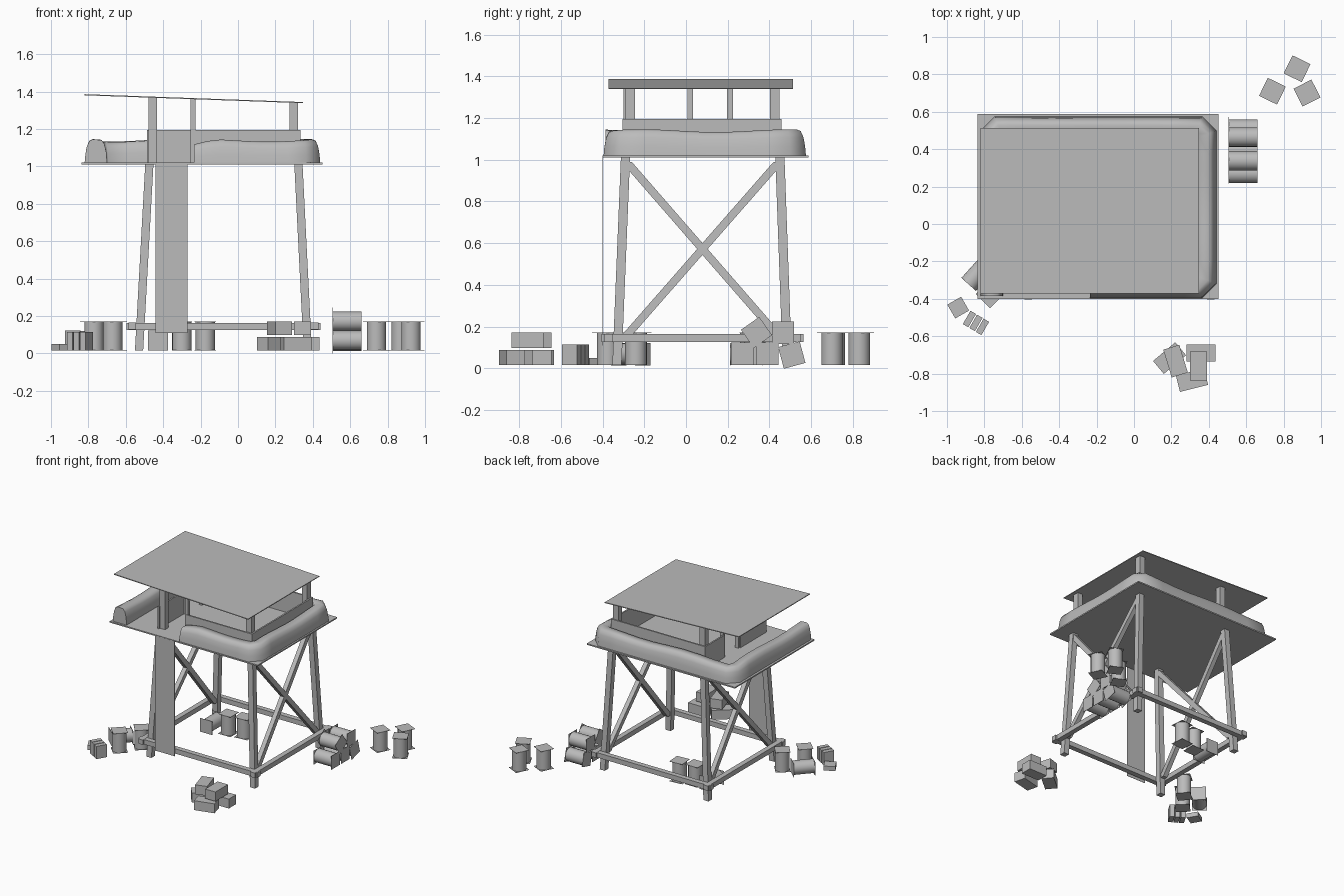
import bpy, bmesh, math
from mathutils import Matrix, Vector

cube = bpy.data.objects.get("Cube")
if cube:
    bpy.data.objects.remove(cube, do_unlink=True)

grey = bpy.data.materials.new("plain_grey")
grey.use_nodes = True
COLOUR = (0.5, 0.5, 0.5, 1)
grey.diffuse_color = COLOUR
grey.node_tree.nodes["Principled BSDF"].inputs["Base Color"].default_value = COLOUR


def finish(name, bm):
    bmesh.ops.recalc_face_normals(bm, faces=bm.faces)
    mesh = bpy.data.meshes.new(name)
    bm.to_mesh(mesh)
    bm.free()
    mesh.materials.append(grey)
    obj = bpy.data.objects.new(name, mesh)
    bpy.context.collection.objects.link(obj)
    return obj


def block(name, lo, hi):
    """Upright box between two opposite corners."""
    lo, hi = Vector(lo), Vector(hi)
    bm = bmesh.new()
    bmesh.ops.create_cube(bm, size=1, matrix=Matrix.Translation((lo + hi) / 2)
                          @ Matrix.Diagonal((*(hi - lo), 1)))
    return finish(name, bm)


def turned_box(name, centre, size, angle):
    bm = bmesh.new()
    bmesh.ops.create_cube(bm, size=1, matrix=Matrix.Translation(centre)
                          @ Matrix.Rotation(math.radians(angle), 4, 'Z')
                          @ Matrix.Diagonal((*size, 1)))
    return finish(name, bm)


def leaning_post(name, foot, head, wx, wy):
    """Prism with level ends, leaning from foot to head."""
    bm = bmesh.new()
    bmesh.ops.create_cube(bm, size=1)
    for v in bm.verts:
        base = Vector(head if v.co.z > 0 else foot)
        v.co = base + Vector((v.co.x * wx, v.co.y * wy, 0))
    return finish(name, bm)


# Platform deck and sloping roof
block("deck", (-0.837, -0.40, 1.01), (0.452, 0.588, 1.02))


def roof_height(x):
    return 1.383 - 0.036 * (x + 0.82)


roof = block("roof", (-0.82, -0.371, -0.003), (0.348, 0.514, 0.003))
for v in roof.data.vertices:
    v.co.z += roof_height(v.co.x)

# Legs
FEET_X, HEAD_X = (-0.529, 0.373), (-0.474, 0.323)
FEET_Y, HEAD_Y = (-0.331, 0.486), (-0.29, 0.45)
for i, side in enumerate(("right", "left")):
    for j, end in enumerate(("front", "back")):
        leaning_post(f"{end}_{side}_leg", (FEET_X[i], FEET_Y[j], 0.015),
                     (HEAD_X[i], HEAD_Y[j], 1.012), 0.044, 0.044)

# Ground frame beams outside the legs
for name, y in (("front", -0.37), ("back", 0.53)):
    block(f"{name}_beam", (-0.595, y - 0.02, 0.126), (0.44, y + 0.02, 0.164))
for name, x in (("right", -0.565), ("left", 0.41)):
    block(f"{name}_beam", (x - 0.02, -0.404, 0.127), (x + 0.02, 0.562, 0.165))

# Crossed braces on both sides
for i, side in enumerate(("right", "left")):
    for k, (y0, y1) in enumerate(((-0.30, 0.445), (0.455, -0.285))):
        leaning_post(f"{side}_brace_{k + 1}",
                     (FEET_X[i] * 0.9 + HEAD_X[i] * 0.1, y0, 0.14),
                     (HEAD_X[i], y1, 0.99), 0.035, 0.05)

# Ladder panel
block("ladder_panel", (-0.44, -0.401, 0.11), (-0.27, -0.399, 1.015))

# Cabin walls, with door gaps in the front and right sides
T, FLOOR, TOP = 0.012, 1.02, 1.195
X0, X1, Y0, Y1 = -0.487, 0.334, -0.304, 0.457
block("back_wall", (X0, Y1 - T, FLOOR), (X1, Y1, TOP))
block("left_wall", (X1 - T, Y0, FLOOR), (X1, Y1, TOP))
block("front_wall", (-0.24, Y0, FLOOR), (X1, Y0 + T, TOP))
block("right_wall_front", (X0, Y0, FLOOR), (X0 + T, 0.02, TOP))
block("right_wall_back", (X0, 0.21, FLOOR), (X0 + T, Y1, TOP))

# Roof posts and thin door posts
posts = [(x, y, 0.046) for x in (-0.455, 0.298) for y in (-0.268, 0.425)]
posts += [(-0.24, -0.285, 0.027), (-0.466, 0.021, 0.027), (-0.466, 0.211, 0.027)]
for k, (x, y, w) in enumerate(posts):
    post = block(f"roof_post_{k + 1}", (x - w / 2, y - w / 2, FLOOR),
                 (x + w / 2, y + w / 2, 1.3))
    for v in post.data.vertices:
        if v.co.z > 1.2:
            v.co.z = roof_height(v.co.x) - 0.002


# Soft sandbag wall swept around the deck edge
def sandbag_wall():
    corners = [Vector(c) for c in ((-0.76, -0.385), (-0.76, 0.515),
                                   (0.38, 0.515), (0.38, -0.335), (-0.235, -0.335))]
    path = []
    for a, b in zip(corners, corners[1:]):
        d = (b - a).normalized()
        s = a if a == corners[0] else a + d * 0.04
        e = b if b == corners[-1] else b - d * 0.04
        path += [s.lerp(e, t / 8) for t in range(9)]
    profile = [(-0.06, 0), (-0.056, 0.45), (-0.046, 0.8), (-0.03, 0.97),
               (0.015, 1), (0.035, 0.93), (0.048, 0.7), (0.056, 0.35), (0.06, 0)]
    bm = bmesh.new()
    rings = []
    for i, p in enumerate(path):
        d0 = (p - path[max(i - 1, 0)]).normalized()
        d1 = (path[min(i + 1, len(path) - 1)] - p).normalized()
        d = (d0 + d1).normalized()
        mitre = 1 / max(d.dot(d1 if d1.length else d0), 0.5)
        n = Vector((-d.y, d.x)) * mitre
        h = 0.12 + 0.007 * math.sin(9 * (p.x + p.y))
        if i > len(path) - 3:
            h *= 0.78 if i == len(path) - 1 else 0.92
        rings.append([bm.verts.new((p.x + n.x * u, p.y + n.y * u, 1.019 + v * h))
                      for u, v in profile])
    for r, s in zip(rings, rings[1:]):
        for k in range(len(profile) - 1):
            bm.faces.new((r[k], r[k + 1], s[k + 1], s[k])).smooth = True
        bm.faces.new((r[0], s[0], s[-1], r[-1]))
    bm.faces.new(rings[0])
    bm.faces.new(rings[-1])
    finish("sandbag_wall", bm)


sandbag_wall()


# Barrels with square end plates
def barrel(name, centre, rotation):
    bm = bmesh.new()
    bmesh.ops.create_cone(bm, cap_ends=True, segments=20, radius1=0.052,
                          radius2=0.052, depth=0.154)
    for f in bm.faces:
        f.smooth = len(f.verts) == 4
    for z in (-0.077, 0.077):
        bmesh.ops.create_cube(bm, size=1, matrix=Matrix.Translation((0, 0, z))
                              @ Matrix.Diagonal((0.107, 0.107, 0.002, 1)))
    bm.transform(Matrix.Translation(centre) @ rotation)
    finish(name, bm)


def turn(angle, axis='Z'):
    return Matrix.Rotation(math.radians(angle), 4, axis)


upright = [(0.74, 0.71, -26), (0.872, 0.83, -26), (0.925, 0.70, 27),
           (-0.30, 0.31, 0), (-0.175, 0.33, 5), (-0.77, -0.375, 45), (-0.67, -0.24, 40)]
for k, (x, y, a) in enumerate(upright):
    barrel(f"upright_barrel_{k + 1}", (x, y, 0.093), turn(a))

stacked = [(0.27, 0.07, 0), (0.39, 0.07, 0), (0.507, 0.064, 15),
           (0.338, 0.172, 35), (0.465, 0.17, 0)]
for k, (y, z, a) in enumerate(stacked):
    barrel(f"stacked_barrel_{k + 1}", (0.583, y, z), turn(a, 'X') @ turn(90, 'Y'))

barrel("lying_barrel_1", (-0.427, 0.29, 0.068), turn(90, 'X'))
barrel("lying_barrel_2", (-0.832, -0.265, 0.068), turn(48) @ turn(90, 'Y'))

# Crates in a pile
crates = [(0.357, -0.69, 0.052, 0), (0.19, -0.717, 0.052, 40), (0.31, -0.835, 0.052, 14),
          (0.222, -0.733, 0.135, 107), (0.345, -0.76, 0.135, 90)]
for k, (x, y, z, a) in enumerate(crates):
    turned_box(f"crate_{k + 1}", (x, y, z), (0.155, 0.09, 0.074), a)

# Small cans and a flat box
for k in range(3):
    turned_box(f"can_{k + 1}", (-0.88 + 0.035 * k, -0.508 - 0.021 * k, 0.065),
               (0.034, 0.082, 0.1), -30)
turned_box("flat_box", (-0.94, -0.447, 0.033), (0.085, 0.085, 0.035), 30)
